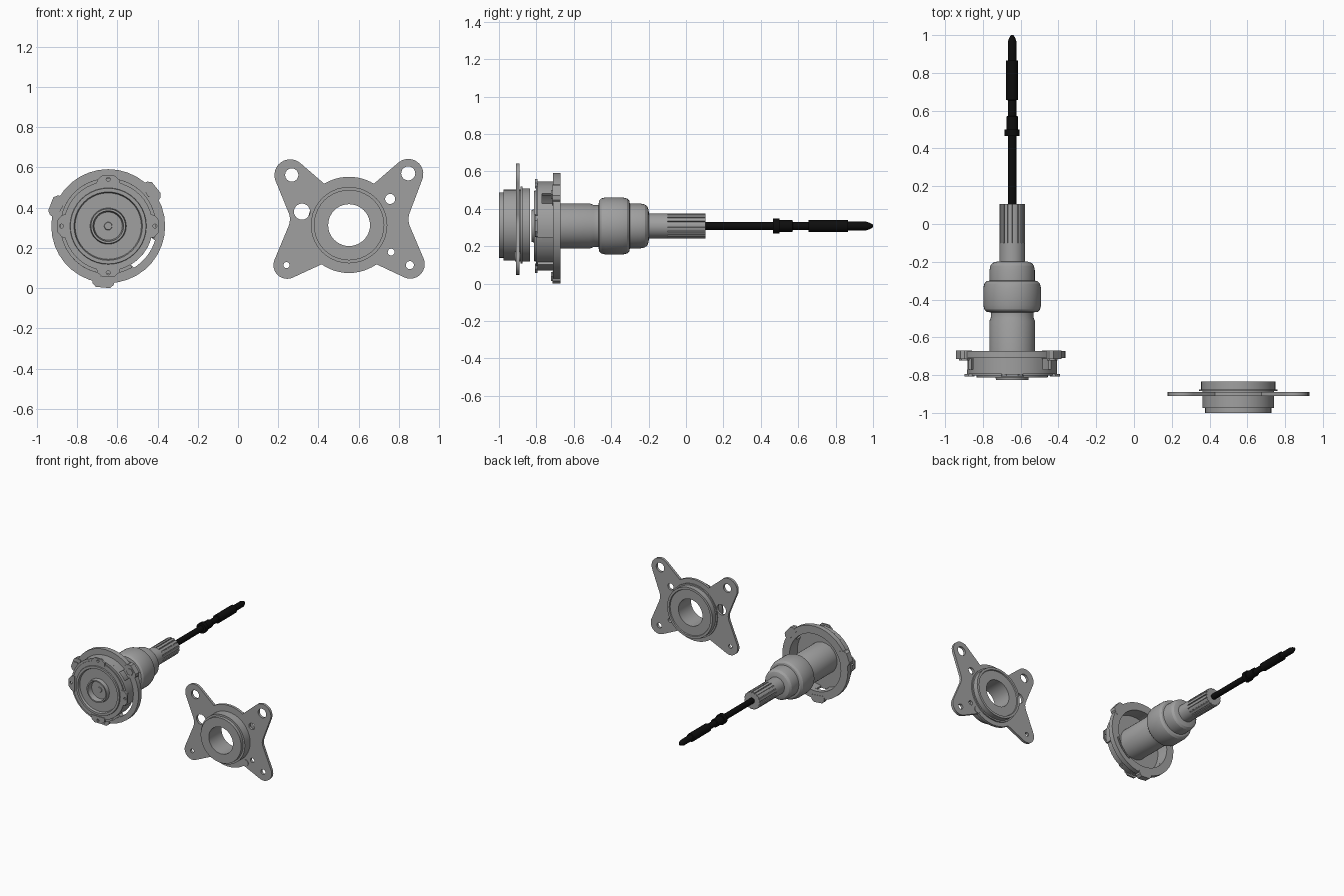
import bpy, bmesh, math

if "Cube" in bpy.data.objects:
    bpy.data.objects.remove(bpy.data.objects["Cube"])

HX, HZ = -0.645, 0.308      # hub axis
PX, PZ = 0.552, 0.313       # mounting plate axis


def material(name, c):
    m = bpy.data.materials.new(name)
    m.diffuse_color = (c, c, c, 1)
    m.use_nodes = True
    m.node_tree.nodes["Principled BSDF"].inputs["Base Color"].default_value = m.diffuse_color
    return m


GREY = material("machined_grey", 0.35)
BLACK = material("black_steel", 0.004)


def finish(ob, mat):
    bm = bmesh.new()
    bm.from_mesh(ob.data)
    bmesh.ops.remove_doubles(bm, verts=bm.verts, dist=1e-5)
    bmesh.ops.recalc_face_normals(bm, faces=bm.faces)
    bm.to_mesh(ob.data)
    bm.free()
    ob.data.materials.clear()
    ob.data.materials.append(mat)
    bpy.ops.object.select_all(action='DESELECT')
    ob.select_set(True)
    bpy.context.view_layer.objects.active = ob
    bpy.ops.object.shade_smooth_by_angle(angle=math.radians(25))
    return ob


def lathe(name, profile, cx, cz, mat=GREY, seg=40, closed=False):
    """Turn a (radius, y) profile about an axis along y."""
    bm = bmesh.new()
    rings = [[bm.verts.new((cx + r * math.cos(math.tau * i / seg), y,
                            cz + r * math.sin(math.tau * i / seg)))
              for i in range(seg)] for r, y in profile]
    pairs = list(zip(rings, rings[1:]))
    if closed:
        pairs.append((rings[-1], rings[0]))
    else:
        bm.faces.new(rings[0])
        bm.faces.new(rings[-1])
    for a, b in pairs:
        for i in range(seg):
            j = (i + 1) % seg
            bm.faces.new((a[i], a[j], b[j], b[i]))
    me = bpy.data.meshes.new(name)
    bm.to_mesh(me)
    bm.free()
    ob = bpy.data.objects.new(name, me)
    bpy.context.collection.objects.link(ob)
    return finish(ob, mat)


def arc(cx, cz, r, a0, a1, n=12):
    return [(cx + r * math.cos(math.radians(a0 + (a1 - a0) * i / n)),
             cz + r * math.sin(math.radians(a0 + (a1 - a0) * i / n))) for i in range(n + 1)]


def circle(cx, cz, r, n=24):
    return arc(cx, cz, r, 0, 360, n)[:-1]


def slab(name, loops, y0, y1, mat=GREY):
    """Extrude filled outlines (inner loops become holes) between y0 and y1."""
    cu = bpy.data.curves.new(name, 'CURVE')
    cu.dimensions = '2D'
    cu.fill_mode = 'BOTH'
    cu.extrude = (y1 - y0) / 2
    for pts in loops:
        s = cu.splines.new('POLY')
        s.points.add(len(pts) - 1)
        for p, (x, z) in zip(s.points, pts):
            p.co = (x, z, 0, 1)
        s.use_cyclic_u = True
    ob = bpy.data.objects.new(name, cu)
    bpy.context.collection.objects.link(ob)
    ob.location.y = (y0 + y1) / 2
    ob.rotation_euler.x = math.pi / 2
    bpy.ops.object.select_all(action='DESELECT')
    ob.select_set(True)
    bpy.context.view_layer.objects.active = ob
    bpy.ops.object.convert(target='MESH')
    return finish(bpy.context.view_layer.objects.active, mat)


def polar(a, r, t=0.0):
    """Point at angle a, radius r, shifted sideways by t, about the hub axis."""
    a = math.radians(a)
    return (HX + r * math.cos(a) - t * math.sin(a), HZ + r * math.sin(a) + t * math.cos(a))


# Four-armed mounting plate with its holes
outline = (arc(0.846, 0.567, 0.075, -20, 132) + arc(PX, PZ, 0.24, 59, 121)
           + arc(0.259, 0.562, 0.078, 48, 200)
           + [(0.254, 0.368), (0.259, 0.343), (0.254, 0.315)]
           + arc(0.244, 0.114, 0.068, 160, 293) + arc(PX, PZ, 0.238, 235, 305)
           + arc(0.856, 0.119, 0.072, 247, 380)
           + [(0.851, 0.315), (0.846, 0.343), (0.851, 0.368)])
holes = [(0.267, 0.562, 0.033), (0.846, 0.57, 0.035), (0.241, 0.114, 0.015),
         (0.854, 0.114, 0.02), (0.318, 0.38, 0.04), (0.756, 0.443, 0.025),
         (0.761, 0.179, 0.017), (PX, PZ, 0.15)]
slab("mounting_plate", [outline] + [circle(*h) for h in holes], -0.91, -0.89)
slab("plate_stud", [circle(0.70, 0.144, 0.027)], -0.915, -0.885)

# Stepped bearing sleeve through the plate
lathe("bearing_sleeve", [(0.104, -1), (0.175, -1), (0.175, -0.975), (0.19, -0.975),
                         (0.19, -0.885), (0.207, -0.885), (0.207, -0.875), (0.196, -0.875),
                         (0.196, -0.835), (0.178, -0.835), (0.175, -0.843), (0.104, -0.843)],
      PX, PZ, closed=True)

# Housing flange, widened inside where the drum wall is open
slab("housing_flange", [circle(HX, HZ, 0.283, 36),
                        arc(HX, HZ, 0.222, -15, 300, 40) + arc(HX, HZ, 0.243, 302, 343, 8)],
     -0.71, -0.672)

# Drum wall, with recesses at the three bolt ears
EARS = (38.5, 159, 265)


def wall(name, a0, a1, r0, r1, y0, y1):
    n = max(3, round((a1 - a0) / 8))
    slab(name, [arc(HX, HZ, r1, a0, a1, n) + arc(HX, HZ, r0, a1, a0, n)], y0, y1)


wall("drum_front_wall", -15, 300, 0.212, 0.238, -0.795, -0.77)
for i, (a0, a1) in enumerate([(-15, 30), (47, 151), (167, 256), (274, 300)]):
    wall(f"drum_wall_{i}", a0, a1, 0.222, 0.238, -0.77, -0.71)
wall("drum_inner_wall", -62, -13, 0.212, 0.222, -0.795, -0.685)

# Bolt ears and bolts on the flange
for i, a in enumerate(EARS):
    slab(f"flange_ear_{i}", [[polar(a, 0.25, -0.06), polar(a, 0.29, -0.052), polar(a, 0.306, -0.035),
                              polar(a, 0.306, 0.035), polar(a, 0.29, 0.052), polar(a, 0.25, 0.06)]],
         -0.715, -0.67)
    slab(f"ear_bolt_{i}", [circle(*polar(a, 0.272), 0.028, 6)], -0.722, -0.714)

# Dished front cap
lathe("front_cap", [(0.222, -0.77), (0.222, -0.803), (0.19, -0.803), (0.188, -0.812),
                    (0.17, -0.812), (0.165, -0.795), (0.09, -0.795), (0.086, -0.825),
                    (0.076, -0.825), (0.07, -0.785), (0.02, -0.785), (0.018, -0.79)], HX, HZ)

# Four small lugs round the cap
for i in range(4):
    a = 90 * i
    slab(f"cap_lug_{i}", [[polar(a, 0.2, -0.06), polar(a, 0.23, -0.055), polar(a, 0.252, -0.03),
                           polar(a, 0.252, 0.03), polar(a, 0.23, 0.055), polar(a, 0.2, 0.06)],
                          circle(*polar(a, 0.232), 0.01, 12)], -0.808, -0.795)

# Tube with rounded bulge
lathe("shaft_housing", [(0.121, -0.775), (0.121, -0.515), (0.113, -0.495), (0.113, -0.468),
                        (0.135, -0.465), (0.147, -0.453), (0.153, -0.43), (0.153, -0.34),
                        (0.147, -0.315), (0.135, -0.303), (0.12, -0.3), (0.12, -0.245),
                        (0.115, -0.22), (0.103, -0.206), (0.085, -0.2), (0.067, -0.198),
                        (0.067, -0.1)], HX, HZ)

# Splined sleeve end
spline = []
for i in range(16):
    a = i * 22.5
    spline += [polar(a + d, r) for d, r in ((0, 0.067), (8, 0.068), (16, 0.067), (17, 0.06), (21.5, 0.06))]
slab("splined_sleeve", [spline], -0.1, 0.105)

# Thin black shaft with collars and pointed tip
lathe("inner_shaft", [(0.022, 0.08), (0.022, 0.465), (0.04, 0.466), (0.04, 0.5), (0.031, 0.501),
                      (0.031, 0.57), (0.022, 0.571), (0.022, 0.655), (0.032, 0.656),
                      (0.032, 0.865), (0.023, 0.866), (0.023, 0.965), (0.016, 0.985),
                      (0.007, 1.0)], HX, HZ, BLACK, 20)
